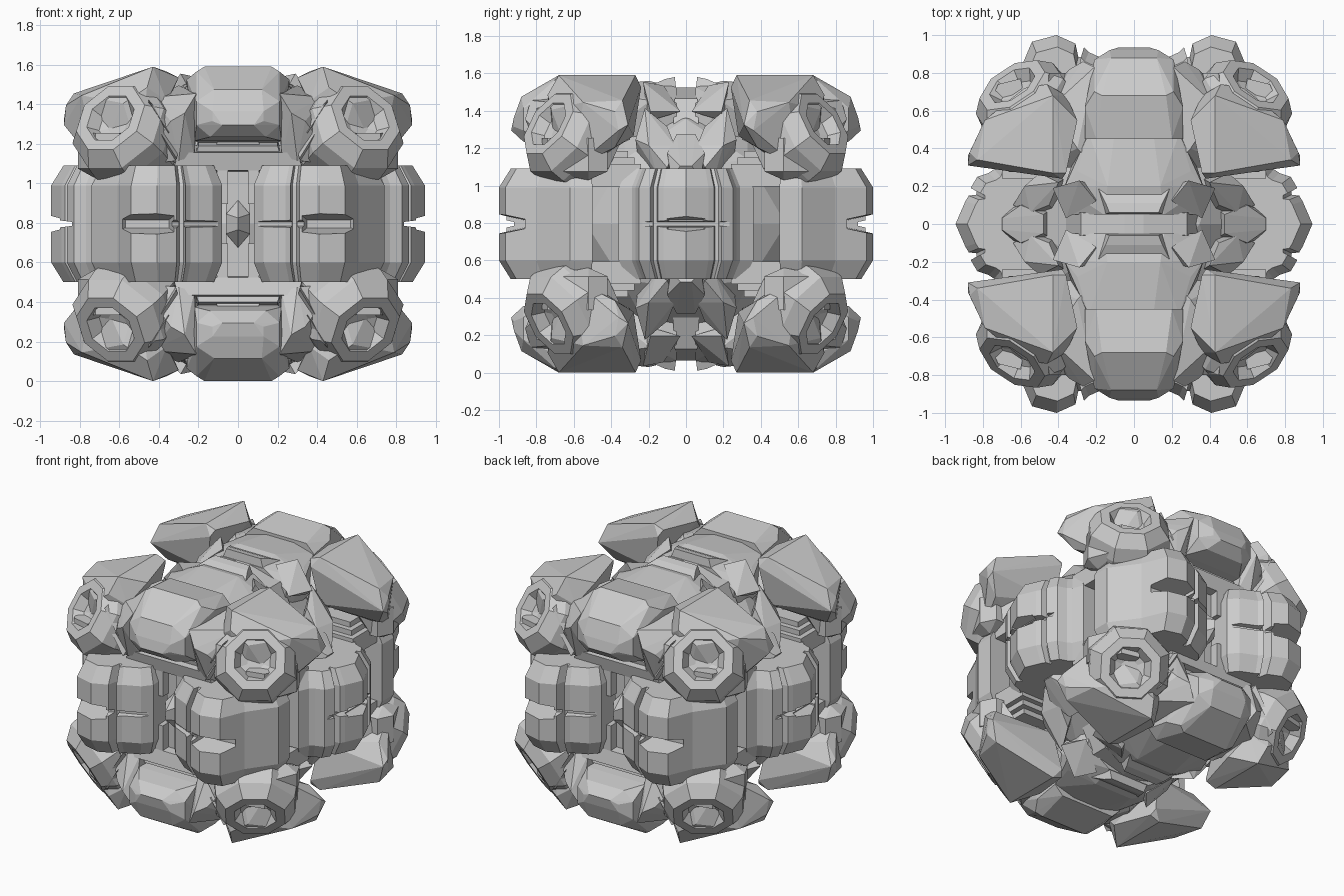
import bpy, bmesh, math
from mathutils import Vector

if "Cube" in bpy.data.objects:
    bpy.data.objects.remove(bpy.data.objects["Cube"])

ZC = 0.795  # mid height; every part is written for one octant and mirrored about it


def finish(name, bm, axes=(True, True, True), cutters=()):
    bmesh.ops.recalc_face_normals(bm, faces=bm.faces)
    me = bpy.data.meshes.new(name)
    bm.to_mesh(me)
    bm.free()
    ob = bpy.data.objects.new(name, me)
    ob.location.z = ZC
    bpy.context.collection.objects.link(ob)
    for c in cutters:
        m = ob.modifiers.new("slot", 'BOOLEAN')
        m.operation, m.solver, m.object = 'DIFFERENCE', 'EXACT', c
    if any(axes):
        m = ob.modifiers.new("mirror", 'MIRROR')
        m.use_axis = axes
        m.use_mirror_merge = False
    return ob


def hull(name, pts, axes=(True, True, True), cutters=()):
    bm = bmesh.new()
    for p in pts:
        bm.verts.new(p)
    r = bmesh.ops.convex_hull(bm, input=bm.verts)
    junk = [g for g in r["geom_interior"] + r["geom_unused"] if isinstance(g, bmesh.types.BMVert)]
    bmesh.ops.delete(bm, geom=list(set(junk)), context='VERTS')
    bmesh.ops.dissolve_limit(bm, angle_limit=0.02, verts=bm.verts, edges=bm.edges)
    return finish(name, bm, axes, cutters)


def loft(rings):
    bm = bmesh.new()
    vs = [[bm.verts.new(p) for p in r] for r in rings]
    n = len(vs[0])
    for a, b in zip(vs, vs[1:]):
        for i in range(n):
            bm.faces.new((a[i], a[(i + 1) % n], b[(i + 1) % n], b[i]))
    bm.faces.new(vs[0][::-1])
    bm.faces.new(vs[-1])
    return bm


def block(name, plan, centre, axes, cutters):
    # upright prism with bevelled top and bottom
    c = Vector(centre)
    def ring(z, s):
        return [(*(c + (Vector(p) - c) * s), z) for p in plan]
    bm = loft([ring(-.295, .86), ring(-.195, 1), ring(.195, 1), ring(.295, .86)])
    return finish(name, bm, axes, cutters)


def wedge_cutter(name, inner, outer):
    # flared slot; inner and outer are (points of the mid line, half height)
    pts = [(x, y, s * h) for line, h in (inner, outer) for x, y in line for s in (-1, 1)]
    ob = hull(name, pts, (False,) * 3)
    ob.hide_render = True
    ob.display_type = 'WIRE'
    return ob


def ring_boss(name, centre, facing, r, depth, sides=8):
    # rounded boss with a sunken centre
    f = Vector(facing).normalized()
    u = f.cross(Vector((0, 0, 1))).normalized()
    v = u.cross(f)
    rings = []
    for k, d in ((.9, -depth), (1.0, -.17), (.96, -.08), (.72, 0), (.5, 0), (.36, -.06), (.2, -.075)):
        rings.append([Vector(centre) + f * d + (u * math.cos(t) + v * math.sin(t)) * r * k
                      for t in (2 * math.pi * (i + .5) / sides for i in range(sides))])
    return finish(name, loft(rings))


# inner core
bm = bmesh.new()
bmesh.ops.create_icosphere(bm, subdivisions=2, radius=.66)
finish("core", bm, (False,) * 3)

# side blocks on the middle belt
half = [(.945, 0), (.893, .12), (.875, .15), (.835, .155), (.835, .175), (.865, .19), (.83, .25),
        (.77, .27), (.74, .29), (.71, .36), (.4, .36)]
plan = [(x, -y) for x, y in half[:0:-1]] + half
side_cuts = [wedge_cutter("side_slot_cutter", (((.87, -.09), (.87, .09)), .02), (((1, -.14), (1, .14)), .055)),
             wedge_cutter("side_groove_cutter", (((.84, -.3), (.84, .3)), .01), (((1, -.4), (1, .4)), .03))]
block("side_block", plan, (.5, 0), (True, False, False), side_cuts)

# front and back blocks on the middle belt
plan = [(.09, .5), (.08, .8), (.13, .86), (.24, .91), (.265, .935), (.275, .885), (.295, .885), (.31, .955),
        (.41, 1.0), (.54, .965), (.61, .80), (.74, .62), (.74, .5)]
front_cuts = [wedge_cutter("front_slot_cutter", (((.35, .86), (.57, .84)), .02), (((.30, 1.05), (.68, 1.0)), .06)),
              wedge_cutter("front_groove_cutter", (((.1, .82), (.36, .93)), .01), (((.1, 1.02), (.36, 1.05)), .035))]
block("front_block", plan, (.38, .55), (True, True, False), front_cuts)

# corner slabs with a long sloping top
hull("corner_slab", [
    (.38, .24, .73), (.43, .27, .795), (.83, .34, .66), (.88, .31, .53), (.87, .38, .60),
    (.36, .27, .77), (.30, .55, .74), (.43, .68, .795), (.79, .55, .65), (.46, .74, .69),
    (.58, .72, .61), (.88, .36, .50), (.80, .38, .41), (.70, .42, .38), (.42, .28, .47),
    (.50, .70, .34), (.72, .60, .30), (.36, .68, .62)])
ring_boss("corner_ring", (.645, .735, .535), (.47, .71, .48), .275, .32)
# lower lip of each corner
hull("corner_lip", [(x, y, z) for x, y in ((.55, .52), (.6, .77), (.72, .74), (.81, .52), (.76, .42), (.6, .42))
                    for z in (.28, .46)] + [(.65, .58, .235), (.73, .52, .235)])

# central bosses over the front and back
hull("centre_boss", [
    (s * x, y, z) for s in (-1, 1) for x, y, z in (
        (.08, .935, .50), (.13, .92, .57), (.13, .92, .52), (.21, .87, .50), (.21, .87, .62),
        (.12, .88, .68), (.14, .87, .44), (.21, .70, .77), (.26, .62, .73), (.17, .68, .795), (.2, .45, .76),
        (.26, .45, .70), (.22, .75, .42), (.18, .5, .40))], (False, True, True))

# wedges between central bosses and corners
hull("shoulder_wedge", [(.2, .3, .66), (.27, .86, .56), (.21, .83, .66), (.34, .82, .52), (.50, .66, .30),
                        (.30, .76, .32), (.52, .3, .45), (.30, .4, .70), (.44, .62, .64), (.22, .74, .34)])
for i, (x, z) in enumerate(((.36, .42), (.40, .55))):
    hull(f"shoulder_rib_{i}", [(x - .05, .80, z - .09), (x + .05, .80, z + .07), (x - .06, .74, z - .04),
                               (x + .06, .72, z + .05), (x - .02, .6, z - .12), (x + .06, .6, z + .1)])

# top and bottom plates with star points
hull("cap_plate", [(s * x, y, z) for s in (-1, 1) for x, y, z in (
    (.24, .48, .70), (.10, .50, .735), (.30, .28, .69), (.37, .19, .66), (.14, .2, .765),
    (.16, .05, .73), (.33, .05, .62), (.3, .4, .5), (.3, .05, .4))], (False, True, True))
hull("cap_spike", [(.29, .23, .76), (.20, .12, .74), (.36, .16, .64), (.43, .19, .60), (.36, .03, .60),
                   (.2, .2, .6), (.37, .20, .55)])
hull("cap_frame", [(s * x, y, z) for s in (-1, 1) for x, y, z in (
    (.13, .06, .785), (.15, .11, .775), (.19, .19, .74), (.16, .05, .7), (.2, .2, .66))], (False, True, True))
hull("cap_ridge", [(s * x, t * y, z) for s in (-1, 1) for t in (-1, 1) for x, y, z in (
    (.28, .06, .67), (.05, .05, .73), (.36, .07, .5))], (False, False, True))

# struts under the cap on each side
hull("side_strut", [(.58, .16, .28), (.58, .20, .42), (.40, .22, .62), (.45, .10, .52), (.55, .06, .42),
                    (.64, .10, .30), (.40, .05, .28), (.35, .25, .3), (.5, .27, .45)])
hull("side_keel", [(x, s * y, z) for s in (-1, 1) for x, y, z in (
    (.66, .08, .25), (.60, .10, .38), (.48, .05, .48), (.4, .1, .25), (.7, .03, .31))], (True, False, True))

# stepped brackets above and below the belt
for i in range(3):
    d = .035 * i
    hull(f"side_bracket_{i}", [(x, y, z) for x in (.4, .70 - d) for y in (.24 + d, .56) for z in (.2, .32 + d)])
    hull(f"front_bracket_{i}", [(s * x, y, z) for s in (-1, 1) for x, y, z in (
        (.33 - .1 * i, .5, .25 + d), (.33 - .1 * i, .74 - d, .27 + d), (.30 - .1 * i, .76 - d, .36 + d),
        (.30 - .1 * i, .5, .40 + d))], (False, True, True))

# posts, column and diamond in the front and back gap
hull("gap_post", [(a, b, c) for a in (.05, .105) for b in (.5, .74) for c in (.1, .36)])
hull("gap_column", [(s * .06, y, z) for s in (-1, 1) for y in (.4, .68) for z in (-.4, .4)], (False, True, False))
hull("gap_diamond", [(0, .78, .03), (0, .78, -.03), (.06, .70, .05), (-.06, .70, .05), (.06, .70, -.05),
                     (-.06, .70, -.05), (0, .68, .12), (0, .68, -.12), (0, .5, 0)], (False, True, False))
